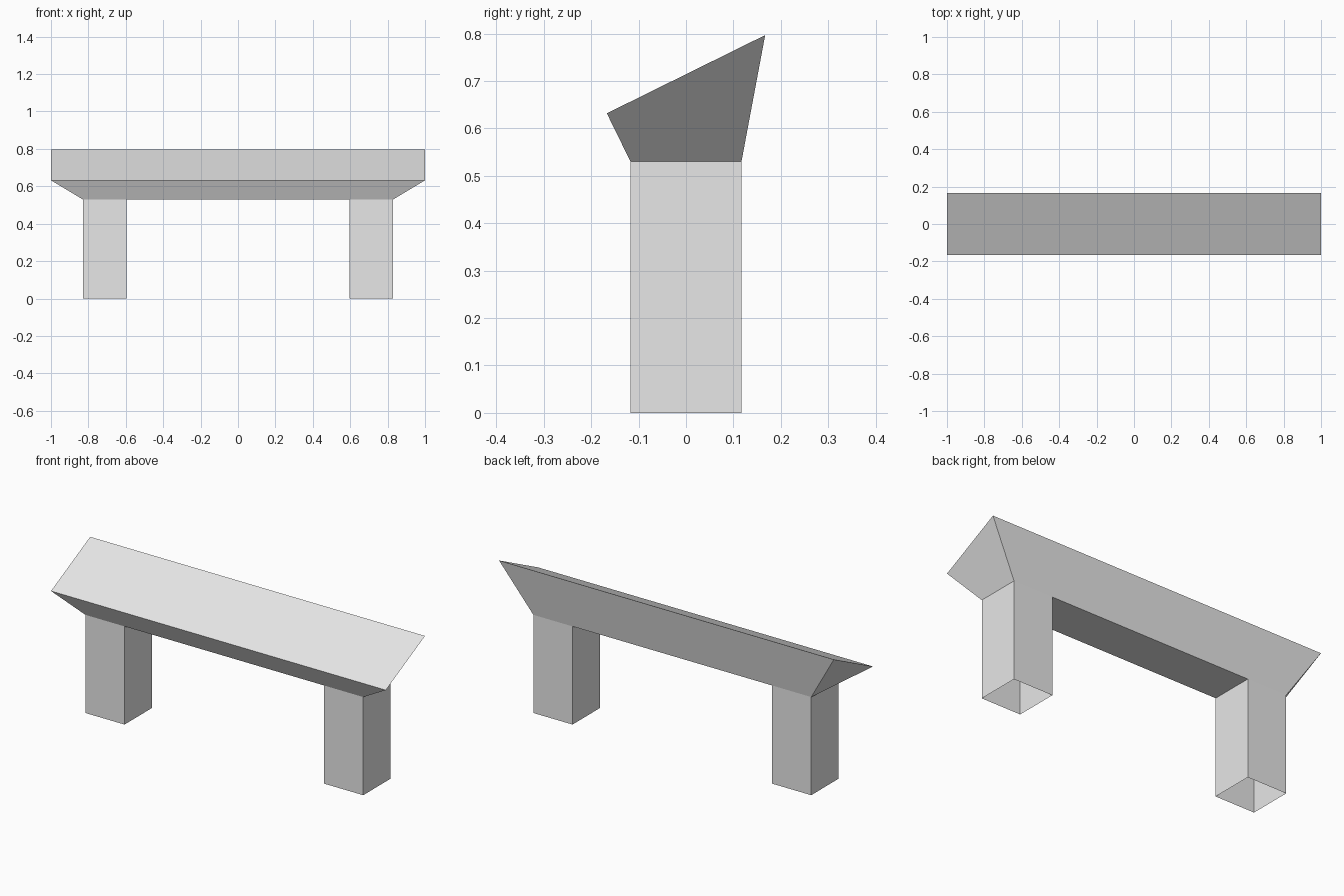
import bpy
import bmesh

cube = bpy.data.objects.get("Cube")
if cube:
    bpy.data.objects.remove(cube, do_unlink=True)

# Single pale grey material
grey = bpy.data.materials.new("pale_grey")
grey.use_nodes = True
colour = (0.8, 0.8, 0.8, 1)
grey.diffuse_color = colour
grey.node_tree.nodes["Principled BSDF"].inputs["Base Color"].default_value = colour

LEG_OUT, LEG_IN, HALF_DEPTH = 0.83, 0.596, 0.117
LEG_TOP = 0.53
SEAT_X, SEAT_Y = 1.0, 0.167
FRONT_Z, BACK_Z = 0.632, 0.797


def make_object(name, bm):
    mesh = bpy.data.meshes.new(name)
    bm.to_mesh(mesh)
    bm.free()
    mesh.materials.append(grey)
    obj = bpy.data.objects.new(name, mesh)
    bpy.context.collection.objects.link(obj)
    return obj


def ring(bm, x0, x1, y, front_z, back_z):
    """Four corners, counter-clockwise from above, sloping front to back."""
    corners = ((x0, -y, front_z), (x1, -y, front_z), (x1, y, back_z), (x0, y, back_z))
    return [bm.verts.new(c) for c in corners]


def walls(bm, low, high):
    for i in range(4):
        j = (i + 1) % 4
        bm.faces.new((low[i], low[j], high[j], high[i]))


# Slanted seat: flared sides, sloping top, underside only between the hollow legs
bm = bmesh.new()
low = ring(bm, -LEG_OUT, LEG_OUT, HALF_DEPTH, LEG_TOP, LEG_TOP)
high = ring(bm, -SEAT_X, SEAT_X, SEAT_Y, FRONT_Z, BACK_Z)
walls(bm, low, high)
bm.faces.new(high)
underside = ring(bm, -LEG_IN, LEG_IN, HALF_DEPTH, LEG_TOP, LEG_TOP)
bm.faces.new(underside[::-1])
make_object("seat", bm)

# Hollow square legs, open at the bottom
for name, side in (("left_leg", 1), ("right_leg", -1)):
    x0, x1 = sorted((side * LEG_IN, side * LEG_OUT))
    bm = bmesh.new()
    foot = ring(bm, x0, x1, HALF_DEPTH, 0, 0)
    top = ring(bm, x0, x1, HALF_DEPTH, LEG_TOP, LEG_TOP)
    walls(bm, foot, top)
    make_object(name, bm)
